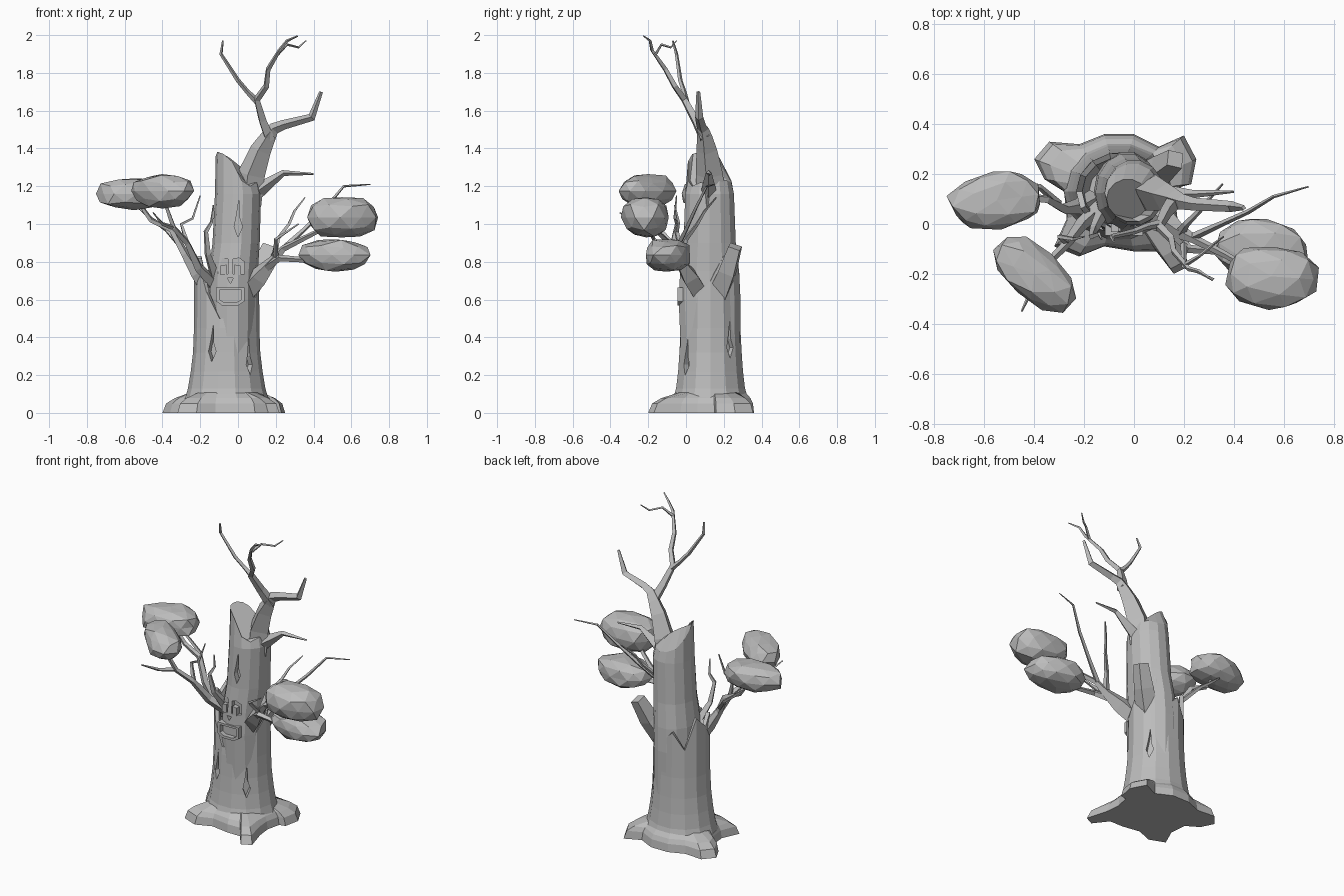
import bpy, bmesh, math, random
from mathutils import Vector

random.seed(4)
if "Cube" in bpy.data.objects:
    bpy.data.objects.remove(bpy.data.objects["Cube"])

bark = bpy.data.materials.new("plain grey")
bark.use_nodes = True
GREY = (0.5, 0.5, 0.5, 1)
bark.diffuse_color = GREY
bark.node_tree.nodes["Principled BSDF"].inputs["Base Color"].default_value = GREY


def add_object(name, bm):
    """Turn a bmesh into a flat shaded object."""
    bmesh.ops.recalc_face_normals(bm, faces=bm.faces[:])
    mesh = bpy.data.meshes.new(name)
    bm.to_mesh(mesh)
    bm.free()
    mesh.materials.append(bark)
    obj = bpy.data.objects.new(name, mesh)
    bpy.context.collection.objects.link(obj)
    return obj


def loft(name, rings):
    """Bridge equal rings of points and cap both ends."""
    bm = bmesh.new()
    loops = [[bm.verts.new(p) for p in ring] for ring in rings]
    n = len(loops[0])
    for low, high in zip(loops, loops[1:]):
        for i in range(n):
            j = (i + 1) % n
            bm.faces.new((low[i], low[j], high[j], high[i]))
    bm.faces.new(loops[0][::-1])
    bm.faces.new(loops[-1])
    return add_object(name, bm)


SIDES = 14


def ring(cx, cy, rx, ry, z, scale=1):
    """Ellipse of points; z is one height or one height per side."""
    heights = z if isinstance(z, list) else [z] * SIDES
    turns = [2 * math.pi * i / SIDES for i in range(SIDES)]
    return [Vector((cx + rx * scale * math.cos(a), cy + ry * scale * math.sin(a), h))
            for a, h in zip(turns, heights)]


def branches(name, *paths):
    """Tapering tubes; each path point is x, y, z, radius."""
    curve = bpy.data.curves.new(name, "CURVE")
    curve.dimensions = "3D"
    curve.bevel_depth = 1
    curve.bevel_resolution = 0
    curve.use_fill_caps = True
    for path in paths:
        spline = curve.splines.new("POLY")
        spline.use_smooth = False
        spline.points.add(len(path) - 1)
        for point, (x, y, z, r) in zip(spline.points, path):
            point.co = (x, y, z, 1)
            point.radius = r
    temp = bpy.data.objects.new(name, curve)
    bpy.context.collection.objects.link(temp)
    graph = bpy.context.evaluated_depsgraph_get()
    bm = bmesh.new()
    bm.from_mesh(temp.evaluated_get(graph).to_mesh())
    bpy.data.objects.remove(temp)
    for face in bm.faces:
        face.smooth = False
    return add_object(name, bm)


def prism(name, outline, origin, angle, near, far):
    """Extrude a (sideways, up) outline along a horizontal direction."""
    out = Vector((math.cos(angle), math.sin(angle), 0))
    side = Vector((-out.y, out.x, 0))
    base = [Vector(origin) + side * u + Vector((0, 0, v)) for u, v in outline]
    return loft(name, [[p + out * d for p in base] for d in (near, far)])


def carve(target, cutters):
    for cutter in cutters:
        cut = target.modifiers.new("carve", "BOOLEAN")
        cut.operation = "DIFFERENCE"
        cut.solver = "EXACT"
        cut.object = cutter


# Lower trunk: a shell that ends in broken shards
jag = [.7, .83, .84, .66, .74, .63, .83, .76, .82, .64, .5, .5, .5, .62]
lower = [(.222, .205, .07), (.205, .187, .13), (.19, .176, .22), (.178, .169, .32),
         (.173, .162, .45)]
rings = [ring(-.06, .13, rx, ry, z) for rx, ry, z in lower]
rings += [ring(-.06, .13, .172, .157, jag), ring(-.06, .13, .172, .157, jag, .86),
          ring(-.06, .13, .172, .157, .48, .7)]
lower_trunk = loft("lower_trunk", rings)

# Upper trunk: narrower, closing in a splintered, forward leaning peak
rim = [1.22, 1.23, 1.23, 1.22, 1.23, 1.25, 1.3, 1.36, 1.37, 1.37, 1.33, 1.23, 1.2, 1.22]
peak = [1.22, 1.25, 1.29, 1.32, 1.35, 1.37, 1.38, 1.38, 1.38, 1.37, 1.33, 1.23, 1.2, 1.21]
upper = [(-.03, .13, .13, .16, .3), (-.03, .125, .132, .168, .6),
         (-.025, .125, .13, .16, .75), (-.01, .125, .125, .142, .9),
         (0, .125, .122, .132, 1.16)]
rings = [ring(*u) for u in upper]
rings += [ring(-.005, .125, .113, .118, rim), ring(-.025, .1, .085, .08, peak)]
upper_trunk = loft("upper_trunk", rings)

# Spreading roots: a star outline that climbs into the trunk
star = [(.25, .26), (.2, .355), (.1, .31), (0, .36), (-.12, .36), (-.22, .32),
        (-.34, .33), (-.4, .26), (-.36, .18), (-.28, .13), (-.27, .02), (-.32, -.09),
        (-.22, -.13), (-.12, -.09), (0, -.11), (.09, -.11), (.16, -.2), (.22, -.17),
        (.18, -.03), (.17, .06), (.19, .15), (.23, .16)]
center = Vector((-.06, .13, 0))


def root_ring(blend, z):
    points = []
    for x, y in star:
        away = Vector((x, y, 0)) - center
        p = center + away.lerp(away.normalized() * .19, blend)
        points.append(Vector((p.x, p.y, z)))
    return points


loft("roots", [root_ring(0, 0), root_ring(.12, .05), root_ring(.4, .078), root_ring(1, .11)])

# Facial features and bark slits are carved in
FRONT = -math.pi / 2
face_at = (-.04, -.036, 0)
mouth = [(-.058, .65), (.058, .65), (.058, .60), (.032, .585), (-.035, .585), (-.058, .60)]
lip = [(u * 1.3, .62 + (v - .62) * 1.45) for u, v in mouth]
mouth_rim = prism("mouth_rim", lip, face_at, FRONT, -.05, .01)
mouth_cutter = prism("mouth_cutter", mouth, face_at, FRONT, -.02, .06)
carve(mouth_rim, [mouth_cutter])

eyes = [[(s * .014, .735), (s * .074, .735), (s * .074, .80), (s * .045, .82), (s * .014, .815)]
        for s in (-1, 1)]
nose = [(-.016, .715), (.016, .715), (0, .685)]
cutters = [mouth_cutter]
cutters += [prism("face_cutter", shape, face_at, FRONT, -.035, .06) for shape in eyes + [nose]]

slit = [(0, -.1), (.024, -.045), (.009, 0), (.005, .1), (-.007, .02), (-.02, -.045)]
for degrees, z, mid, rx, ry in ((-117, .37, -.06, .172, .165), (-48, .3, -.06, .175, .17),
                                (38, .39, -.06, .172, .165), (-90, 1.03, 0, .122, .137)):
    a = math.radians(degrees)
    spot = (mid + rx * math.cos(a), .13 + ry * math.sin(a), z)
    cutters.append(prism("slit_cutter", slit, spot, a, -.03, .06))

carve(lower_trunk, cutters)
carve(upper_trunk, cutters)
for cutter in cutters:
    cutter.hide_render = True
    cutter.hide_set(True)

# Pupils
for s, side in ((-1, "right"), (1, "left")):
    pupil = [(s * .022, .73), (s * .052, .73), (s * .052, .78), (s * .022, .785)]
    prism(side + "_pupil", pupil, face_at, FRONT, -.05, -.004)

# Crown branches
branches("crown_branches",
         [(.05, .13, 1.1, .075), (.07, .125, 1.26, .074), (.12, .11, 1.39, .057),
          (.16, .1, 1.46, .042), (.19, .09, 1.505, .032), (.24, .08, 1.525, .026),
          (.39, .07, 1.565, .022), (.44, .065, 1.7, .01)],
         [(.17, .1, 1.45, .035), (.13, .05, 1.55, .026), (.1, -.01, 1.66, .02),
          (.15, -.06, 1.73, .017), (.16, -.11, 1.82, .014), (.22, -.18, 1.92, .01),
          (.26, -.19, 1.97, .008), (.315, -.225, 1.995, .004)],
         [(.1, 0, 1.65, .018), (.05, -.01, 1.7, .013), (0, -.03, 1.76, .012),
          (-.09, -.05, 1.9, .009), (-.08, -.07, 1.97, .005)],
         [(.21, -.16, 1.9, .01), (.26, -.13, 1.95, .007), (.32, -.08, 1.935, .006),
          (.36, -.05, 1.97, .003)],
         [(.07, .12, 1.15, .045), (.14, .12, 1.2, .035), (.24, .12, 1.27, .016),
          (.4, .13, 1.265, .005)])

# Left side branches
branches("left_branches",
         [(.04, .07, .64, .055), (.11, .02, .72, .055), (.18, -.03, .8, .03),
          (.24, -.06, .87, .018), (.36, -.12, .93, .014), (.5, -.2, 1, .01)],
         [(.15, -.02, .77, .025), (.22, -.1, .82, .018), (.35, -.11, .81, .014),
          (.5, -.11, .82, .01)],
         [(.19, -.03, .82, .02), (.21, 0, .92, .014), (.27, .06, 1, .01),
          (.3, .1, 1.07, .008), (.355, .16, 1.14, .004)],
         [(.24, -.05, .87, .016), (.35, 0, .97, .012), (.46, .05, 1.08, .01),
          (.56, .11, 1.2, .007), (.7, .15, 1.21, .003)],
         [(.2, -.08, .83, .014), (.2, -.17, .92, .01), (.32, -.22, 1, .004)])

# Right side branches
branches("right_branches",
         [(-.16, .1, .65, .04), (-.22, .07, .74, .034), (-.28, .06, .84, .022),
          (-.35, .1, .97, .018), (-.46, .11, 1.02, .014), (-.53, .1, 1.12, .01)],
         [(-.12, .08, .68, .035), (-.21, 0, .77, .027), (-.27, -.08, .9, .018),
          (-.34, -.15, .98, .015), (-.39, -.2, 1.12, .01)],
         [(-.34, -.14, .98, .014), (-.4, -.24, 1.0, .01), (-.45, -.35, 1.06, .004)],
         [(-.3, .08, .88, .016), (-.38, .15, .97, .012), (-.46, .16, 1.03, .01),
          (-.52, .16, 1.08, .006)],
         [(-.12, .06, .72, .03), (-.16, -.02, .84, .018), (-.17, -.05, .96, .013),
          (-.14, -.04, 1.01, .009), (-.13, -.06, 1.1, .004)],
         [(-.27, -.07, .9, .015), (-.3, -.05, 1, .01), (-.24, -.06, 1.03, .008),
          (-.2, -.05, 1.15, .004)])

# Broken stump leaning out at the back
branches("back_stump", [(.04, .17, .63, .07), (.11, .22, .75, .06), (.165, .26, .88, .045)])

# Leaf clumps: uneven, flattened, slightly boxy balls
clumps = {"left_upper_leaves": ((.55, -.21, 1.035), (.19, .13, .113), -4),
          "left_lower_leaves": ((.515, -.1, .835), (.195, .125, .088), -8),
          "right_outer_leaves": ((-.55, .095, 1.16), (.195, .118, .09), 8),
          "right_front_leaves": ((-.4, -.2, 1.175), (.19, .105, .09), -42)}
for name, (place, size, turn) in clumps.items():
    bm = bmesh.new()
    bmesh.ops.create_icosphere(bm, subdivisions=2, radius=1)
    for v in bm.verts:
        v.co = [math.copysign(abs(c) ** .87, c) for c in v.co]
        v.co *= random.uniform(.9, 1.06)
    leaf = add_object(name, bm)
    leaf.location, leaf.scale = place, size
    leaf.rotation_euler.z = math.radians(turn)
